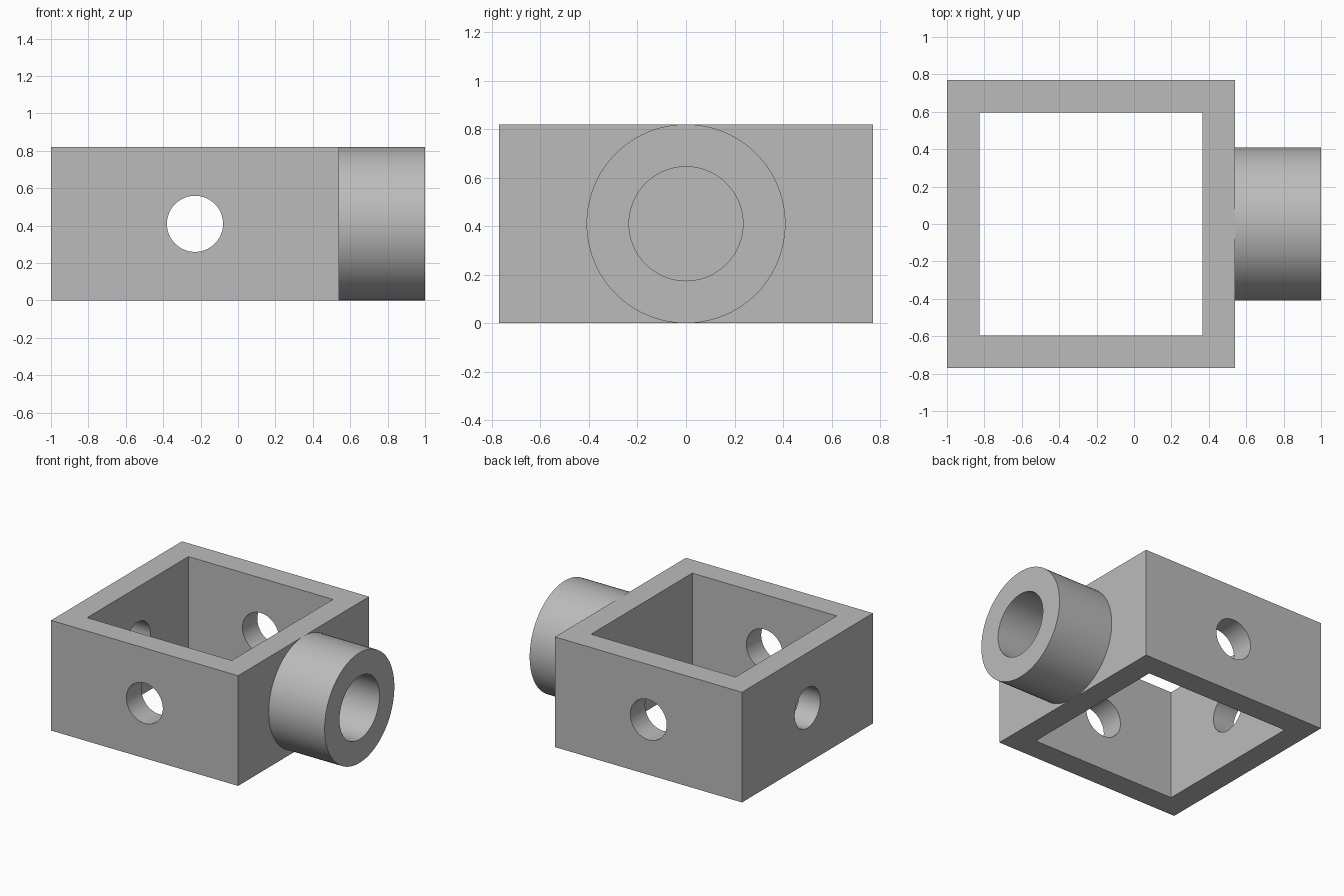
import bpy
from math import pi

cube = bpy.data.objects.get("Cube")
if cube:
    bpy.data.objects.remove(cube, do_unlink=True)

HEIGHT, MID = 0.82, 0.41
FRAME_X, FRAME_HALF, WALL = -0.23, 0.77, 0.175
AXIS_ROT = {"x": (0, pi / 2, 0), "y": (pi / 2, 0, 0)}

grey = bpy.data.materials.new("plain grey")
grey.use_nodes = True
colour = (0.5, 0.5, 0.5, 1)
grey.diffuse_color = colour
grey.node_tree.nodes["Principled BSDF"].inputs["Base Color"].default_value = colour


def box(name, centre, size):
    bpy.ops.mesh.primitive_cube_add(size=1, location=centre)
    ob = bpy.context.object
    ob.name = name
    ob.scale = size
    bpy.ops.object.transform_apply(location=False, rotation=False, scale=True)
    return ob


def rod(name, axis, centre, radius, length):
    bpy.ops.mesh.primitive_cylinder_add(vertices=96, radius=radius, depth=length,
                                        location=centre, rotation=AXIS_ROT[axis])
    ob = bpy.context.object
    ob.name = name
    return ob


def cut(target, cutter):
    mod = target.modifiers.new("cut", "BOOLEAN")
    mod.operation = "DIFFERENCE"
    mod.solver = "EXACT"
    mod.object = cutter
    bpy.context.view_layer.objects.active = target
    bpy.ops.object.modifier_apply(modifier=mod.name)
    bpy.data.objects.remove(cutter, do_unlink=True)


def finish(ob):
    ob.data.materials.clear()
    ob.data.materials.append(grey)
    bpy.ops.object.select_all(action="DESELECT")
    ob.select_set(True)
    bpy.context.view_layer.objects.active = ob
    bpy.ops.object.shade_smooth_by_angle(angle=pi / 6)


# Square frame, open at top and bottom
outer, inner = 2 * FRAME_HALF, 2 * (FRAME_HALF - WALL)
frame = box("square_frame", (FRAME_X, 0, MID), (outer, outer, HEIGHT))
cut(frame, box("opening", (FRAME_X, 0, MID), (inner, inner, 2)))

# Holes through front, back and right walls; the collar wall stays solid
cut(frame, rod("cross_drill", "y", (FRAME_X, 0, MID), 0.15, 2))
cut(frame, rod("side_drill", "x", (-0.9, 0, MID), 0.15, 0.6))
finish(frame)

# Round collar with a bore that ends at the frame wall
collar = rod("round_collar", "x", (0.77, 0, MID), 0.41, 0.46)
cut(collar, rod("bore", "x", (0.77, 0, MID), 0.235, 0.8))
finish(collar)
